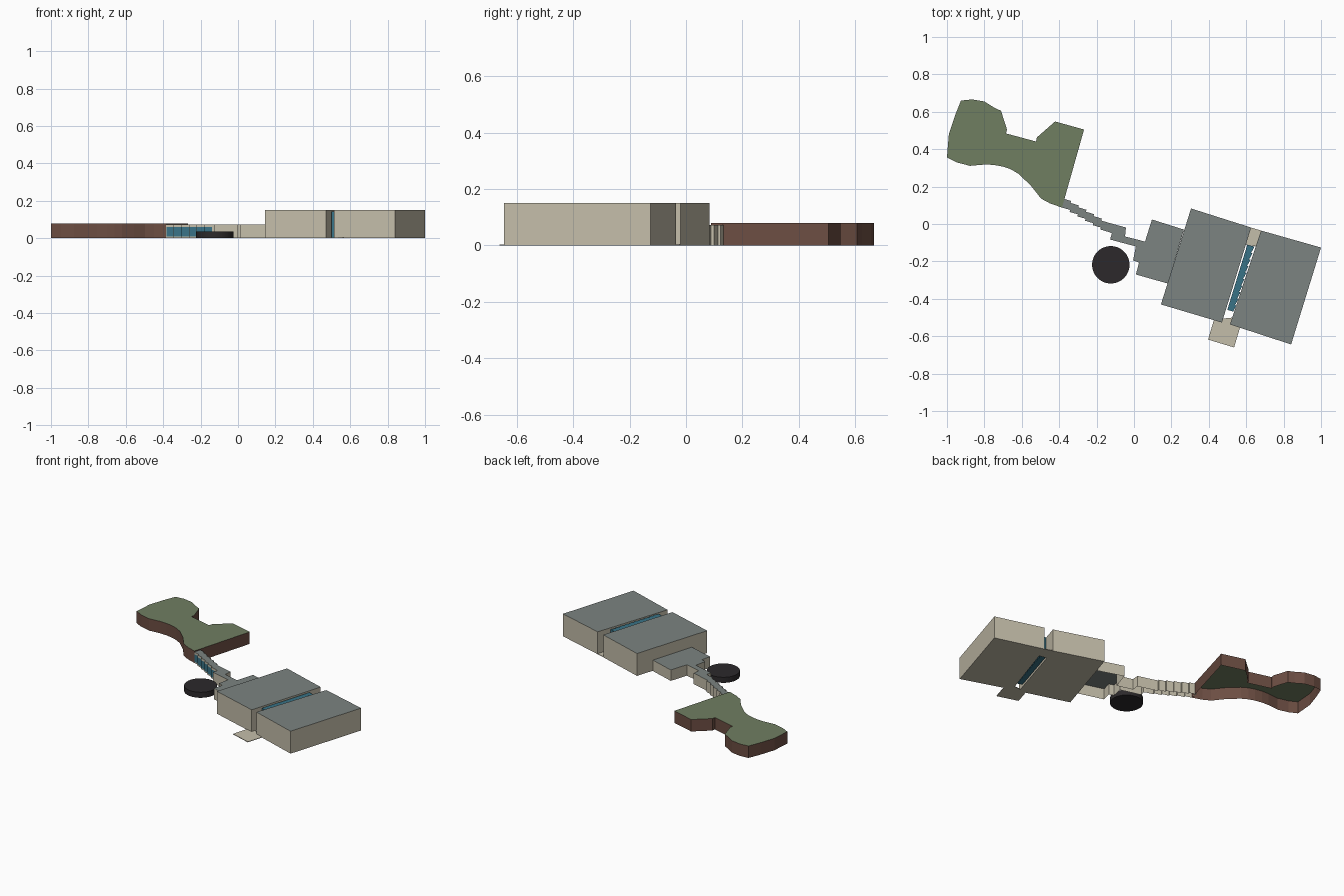
import bpy, bmesh
from mathutils import Vector

if "Cube" in bpy.data.objects:
    bpy.data.objects.remove(bpy.data.objects["Cube"])


def material(name, r, g, b):
    m = bpy.data.materials.new(name)
    m.diffuse_color = (r, g, b, 1)
    m.use_nodes = True
    m.node_tree.nodes["Principled BSDF"].inputs["Base Color"].default_value = m.diffuse_color
    return m


grass = material("grass", .16, .21, .12)
earth = material("earth", .15, .075, .055)
cream = material("cream", .55, .51, .40)
roof = material("roof", .20, .23, .22)
glass = material("glass", .04, .17, .24)
black = material("black", .025, .022, .024)


def finish(bm, name, mats):
    mesh = bpy.data.meshes.new(name)
    bm.to_mesh(mesh)
    bm.free()
    for m in mats:
        mesh.materials.append(m)
    ob = bpy.data.objects.new(name, mesh)
    bpy.context.collection.objects.link(ob)
    return ob


def prism(name, pts, z0, z1, top, side, floor=True):
    """Extruded outline with its own roof material; the floor is optional."""
    area = sum(a[0] * b[1] - b[0] * a[1] for a, b in zip(pts, pts[1:] + pts[:1]))
    if area < 0:
        pts = pts[::-1]
    bm = bmesh.new()
    lo = [bm.verts.new((p[0], p[1], z0)) for p in pts]
    hi = [bm.verts.new((p[0], p[1], z1)) for p in pts]
    bm.faces.new(hi)
    n = len(pts)
    for i in range(n):
        j = (i + 1) % n
        bm.faces.new((lo[i], lo[j], hi[j], hi[i])).material_index = 1
    if floor:
        bm.faces.new(lo[::-1]).material_index = 1
    return finish(bm, name, [top, side])


# Grassy land mass, an open-bottomed shell
prism("planted_terrace", [
    (-1, .356), (-.99, .48), (-.957, .58), (-.925, .66), (-.866, .666),
    (-.80, .655), (-.749, .623), (-.711, .605), (-.679, .505), (-.684, .484),
    (-.524, .441), (-.519, .463), (-.422, .548), (-.267, .505), (-.385, .088),
    (-.449, .11), (-.497, .136), (-.525, .172), (-.556, .21), (-.62, .27),
    (-.66, .293), (-.70, .307), (-.75, .316), (-.797, .318), (-.877, .311),
    (-.947, .329)], 0, .08, grass, earth, False)

# Two tall halls
prism("west_hall", [(.305, .083), (.144, -.43), (.47, -.527), (.626, -.019)],
      0, .15, roof, cream)
prism("east_hall", [(.679, -.035), (1, -.126), (.84, -.644), (.513, -.537)],
      0, .15, roof, cream)

# Ground slabs at both ends of the passage
prism("entrance_slab", [(.396, -.618), (.535, -.66), (.567, -.553), (.522, -.54),
                        (.532, -.50), (.428, -.51)], 0, .004, cream, cream)
prism("rear_slab", [(.626, -.019), (.679, -.035), (.655, -.12), (.596, -.11)],
      0, .004, cream, cream)

# Saw-toothed glazing along the passage
along = Vector((-.293, -.956))
across = Vector((.956, -.293))
start, count, pitch = Vector((.606, -.11)), 10, .0365
teeth = [start]
for i in range(count):
    p = start + along * pitch * i
    teeth += [p + across * .040, p + across * .032 + along * pitch]
teeth.append(start + along * pitch * count)
prism("passage_glazing", teeth, .005, .143, glass, glass)

# Stepped gallery and low lobby under one roof
tread = Vector((.044, -.013))
riser = Vector((-.003, -.0105))


def steps(p):
    pts = [p]
    for _ in range(6):
        p = p + tread
        pts.append(p)
        p = p + riser
        pts.append(p)
    return pts


upper = steps(Vector((-.38, .136)))
lower = steps(Vector((-.385, .088)))
lobby = [(-.043, -.019), (-.048, -.067), (.059, -.094), (.096, .024),
         (.267, -.03), (.18, -.318), (.01, -.27), (.027, -.206),
         (-.005, -.195), (.01, -.12), (-.128, -.083), (-.118, -.05)]
prism("gallery_and_lobby", upper[:-1] + lobby + lower[:-1][::-1],
      0, .073, roof, cream, False)

# Gallery windows on each front step
bm = bmesh.new()
out = Vector((-.0006, -.002))
for a, b in zip(lower[0:12:2], lower[1:12:2]):
    p, q = a.lerp(b, .06) + out, a.lerp(b, .94) + out
    bm.faces.new([bm.verts.new((v.x, v.y, z)) for v, z in
                  ((p, .01), (q, .01), (q, .06), (p, .06))])
finish(bm, "gallery_windows", [glass])

# Round black pool
bpy.ops.mesh.primitive_cylinder_add(vertices=64, radius=.1, depth=.037,
                                    location=(-.124, -.218, .0185))
pool = bpy.context.object
pool.name = "round_pool"
pool.data.materials.append(black)
